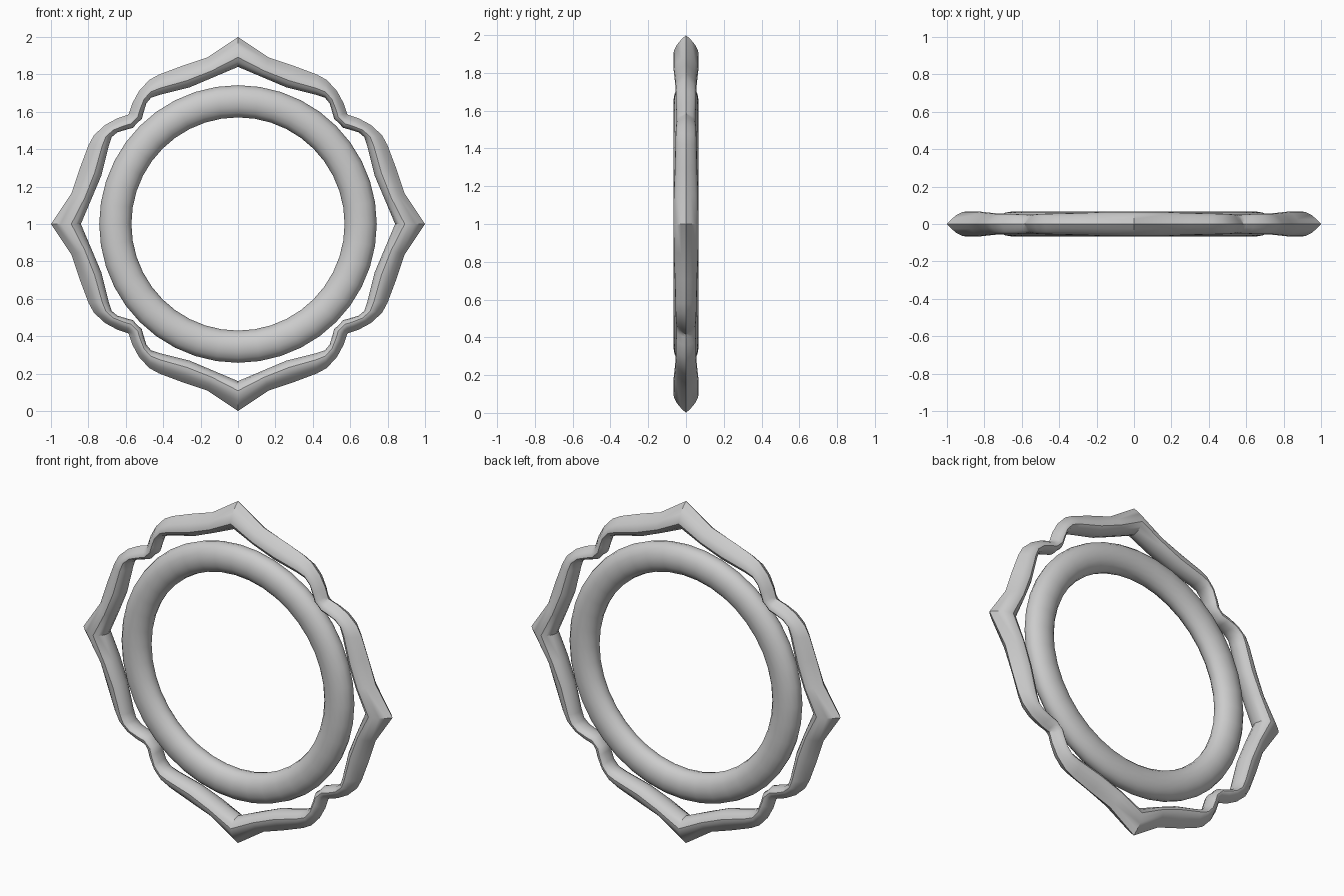
import bpy, bmesh
from math import cos, sin, pi

if "Cube" in bpy.data.objects:
    bpy.data.objects.remove(bpy.data.objects["Cube"])


def loft(name, stations, angle):
    """Closed tube through a loop of cross-section rings, centred at z = 1."""
    bm = bmesh.new()
    rings = [[bm.verts.new((x, y, z + 1)) for x, y, z in s] for s in stations]
    for a, b in zip(rings, rings[1:] + rings[:1]):
        for i in range(len(a)):
            j = (i + 1) % len(a)
            bm.faces.new((a[i], a[j], b[j], b[i]))
    bmesh.ops.recalc_face_normals(bm, faces=bm.faces)
    mesh = bpy.data.meshes.new(name)
    bm.to_mesh(mesh)
    bm.free()
    obj = bpy.data.objects.new(name, mesh)
    bpy.context.collection.objects.link(obj)
    bpy.ops.object.select_all(action='DESELECT')
    obj.select_set(True)
    bpy.context.view_layer.objects.active = obj
    bpy.ops.object.shade_smooth_by_angle(angle=angle)
    return obj


# Inner round ring: oval cross-section swept in a circle
N, M = 40, 16
ring = []
for i in range(N):
    a = 2 * pi * i / N
    sec = []
    for k in range(M):
        b = 2 * pi * k / M
        r = 0.656 + 0.086 * cos(b)
        sec.append((r * sin(a), 0.066 * sin(b), r * cos(a)))
    ring.append(sec)
loft("inner_ring", ring, pi / 4)

# Half petal, tip to notch: outer x, z, inner x, z, half thickness
half = [
    (0.00, 1.00, 0.00, 0.84, 0.067),
    (0.165, 0.89, 0.13, 0.785, 0.066),
    (0.30, 0.845, 0.26, 0.73, 0.060),
    (0.42, 0.80, 0.42, 0.69, 0.056),
    (0.475, 0.77, 0.465, 0.675, 0.055),
    (0.53, 0.71, 0.49, 0.645, 0.054),
    (0.565, 0.645, 0.505, 0.595, 0.052),
    (0.58, 0.60, 0.515, 0.56, 0.050),
    (0.585, 0.585, 0.54, 0.54, 0.050),
]
# Cross-section: sharp outer edge, rounded inner side (position, thickness)
side = [(0.15, 0.38), (0.33, 0.74), (0.52, 0.96), (0.68, 1.0),
        (0.84, 0.82), (0.95, 0.45)]
section = [(0, 0)] + side + [(1, 0)] + [(t, -w) for t, w in reversed(side)]

# Mirror the half petal and repeat it around four quarter turns
petal = [(-a, b, -c, d, e) for a, b, c, d, e in reversed(half[1:-1])] + half
frame = []
for q in range(4):
    c, s = cos(q * pi / 2), sin(q * pi / 2)
    for ox, oz, ix, iz, h in petal:
        sec = []
        for t, w in section:
            x, z = ox + (ix - ox) * t, oz + (iz - oz) * t
            sec.append((x * c + z * s, w * h, z * c - x * s))
        frame.append(sec)
loft("petal_frame", frame, pi / 5)
